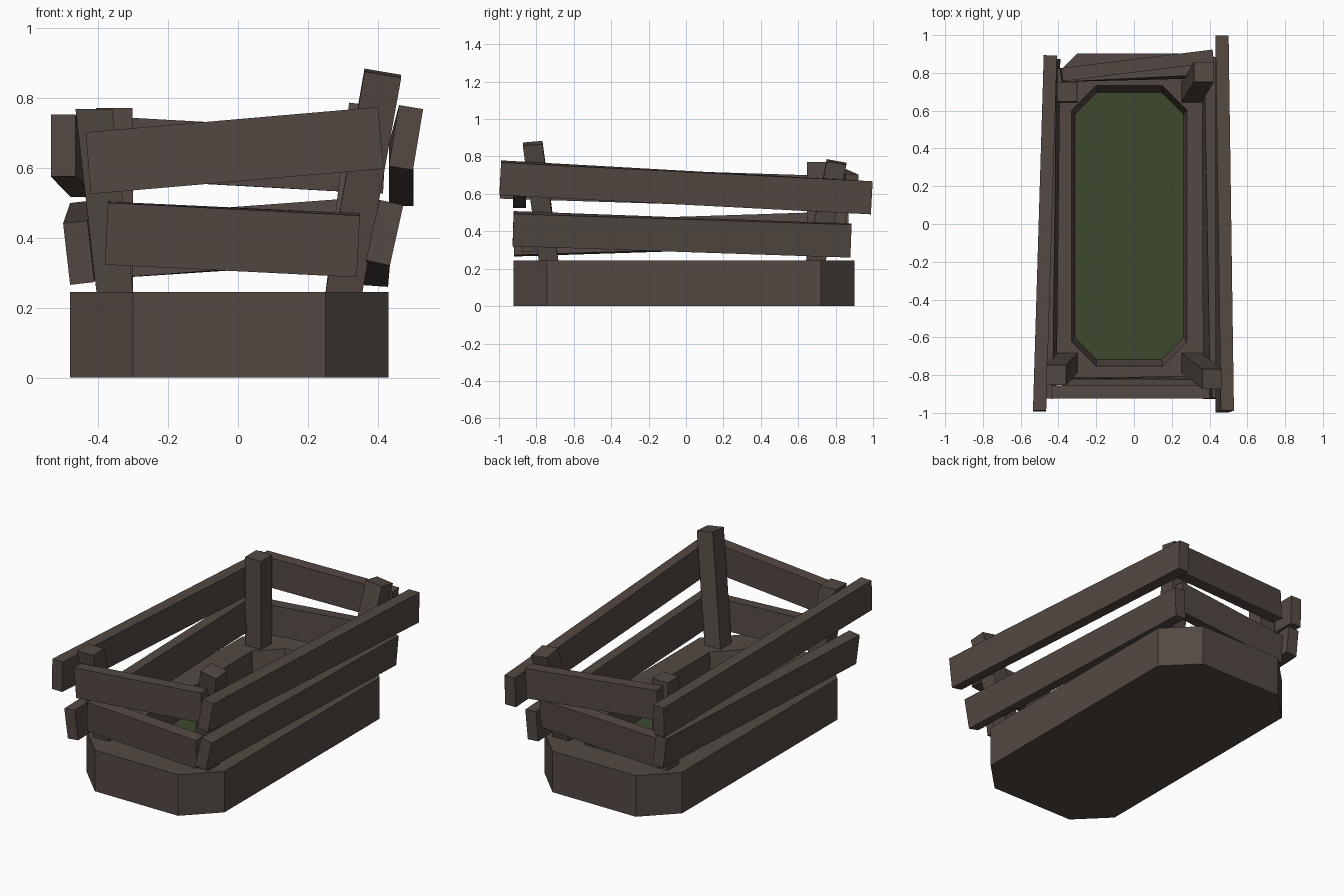
import bpy, bmesh, math
from mathutils import Vector

if "Cube" in bpy.data.objects:
    bpy.data.objects.remove(bpy.data.objects["Cube"])


def material(name, rgb):
    m = bpy.data.materials.new(name)
    m.diffuse_color = (*rgb, 1)
    m.use_nodes = True
    m.node_tree.nodes["Principled BSDF"].inputs["Base Color"].default_value = m.diffuse_color
    return m


WOOD = material("dark brown wood", (0.088, 0.066, 0.055))
GREEN = material("moss green", (0.048, 0.067, 0.026))


def loft(name, rings, cap_mats=(0, 0)):
    """Join equal rings of points with quads and cap both ends."""
    bm = bmesh.new()
    vs = [[bm.verts.new(p) for p in r] for r in rings]
    n = len(vs[0])
    for a, b in zip(vs, vs[1:]):
        for i in range(n):
            j = (i + 1) % n
            bm.faces.new((a[i], a[j], b[j], b[i]))
    bm.faces.new(vs[0][::-1]).material_index = cap_mats[0]
    bm.faces.new(vs[-1]).material_index = cap_mats[1]
    bmesh.ops.recalc_face_normals(bm, faces=bm.faces)
    me = bpy.data.meshes.new(name)
    bm.to_mesh(me)
    bm.free()
    me.materials.append(WOOD)
    me.materials.append(GREEN)
    ob = bpy.data.objects.new(name, me)
    bpy.context.collection.objects.link(ob)
    return ob


def octagon(hx, hy, c, z):
    pts = [(hx, hy - c), (hx - c, hy), (c - hx, hy), (-hx, hy - c),
           (-hx, c - hy), (c - hx, -hy), (hx - c, -hy), (hx, c - hy)]
    return [(x - 0.025, y - 0.01, z) for x, y in pts]


# trough base: outer wall, rim, sloping inner wall, green floor
loft("trough_base", [octagon(0.455, 0.912, 0.18, 0),
                     octagon(0.455, 0.912, 0.18, 0.245),
                     octagon(0.305, 0.743, 0.13, 0.245),
                     octagon(0.287, 0.707, 0.115, 0.11)], (0, 1))


def post(name, base, top, slope=(0, 0), h=0.0525):
    """Leaning square post, its top face tilted by slope."""
    b, t = Vector(base), Vector(top)
    b = b + (b - t) * 0.08
    sq = [(-h, -h), (h, -h), (h, h), (-h, h)]
    loft(name, [[b + Vector((x, y, 0)) for x, y in sq],
                [t + Vector((x, y, x * slope[0] + y * slope[1])) for x, y in sq]])


# corner posts
post("front_left_post", (-0.352, -0.735, 0.245), (-0.412, -0.80, 0.768))
post("front_right_post", (0.303, -0.735, 0.245), (0.414, -0.82, 0.87), (-0.17, 0.08))
post("back_left_post", (-0.352, 0.697, 0.245), (-0.354, 0.70, 0.77))
post("back_right_post", (0.303, 0.695, 0.245), (0.37, 0.805, 0.77), (-0.12, -0.18))


def slat(name, p0, p1, lean0=0, lean1=0, t=0.07, h=0.177):
    """Plank from p0 to p1; each end leans outward by its angle in degrees."""
    p0, p1 = Vector(p0), Vector(p1)
    d = (p1 - p0).normalized()
    out = d.cross(Vector((0, 0, 1))).normalized()
    if out.dot(p0 + p1) < 0:
        out = -out
    up = d.cross(out)
    if up.z < 0:
        up = -up
    rings = []
    for p, lean in ((p0, lean0), (p1, lean1)):
        c, s = math.cos(math.radians(lean)), math.sin(math.radians(lean))
        u, o = up * c + out * s, out * c - up * s
        rings.append([p + o * (a * t / 2) + u * (b * h / 2)
                      for a, b in ((-1, -1), (1, -1), (1, 1), (-1, 1))])
    loft(name, rings)


# side slats
slat("left_upper_slat", (-0.50, -0.99, 0.663), (-0.443, 0.89, 0.604))
slat("left_lower_slat", (-0.455, -0.922, 0.357), (-0.435, 0.87, 0.415), 6.5, 6.5)
slat("right_upper_slat", (0.48, -0.993, 0.686), (0.466, 0.993, 0.579), 9.5, 0)
slat("right_lower_slat", (0.419, -0.924, 0.414), (0.40, 0.882, 0.35), 12.5, 4)
# front slats
slat("front_upper_slat", (-0.428, -0.89, 0.613), (0.408, -0.89, 0.685))
slat("front_lower_slat", (-0.376, -0.85, 0.413), (0.344, -0.85, 0.378), 3, 5)
# back slats
slat("back_upper_slat", (-0.385, 0.79, 0.658), (0.415, 0.888, 0.614))
slat("back_lower_slat", (-0.40, 0.787, 0.37), (0.37, 0.815, 0.424), 0, 6)
